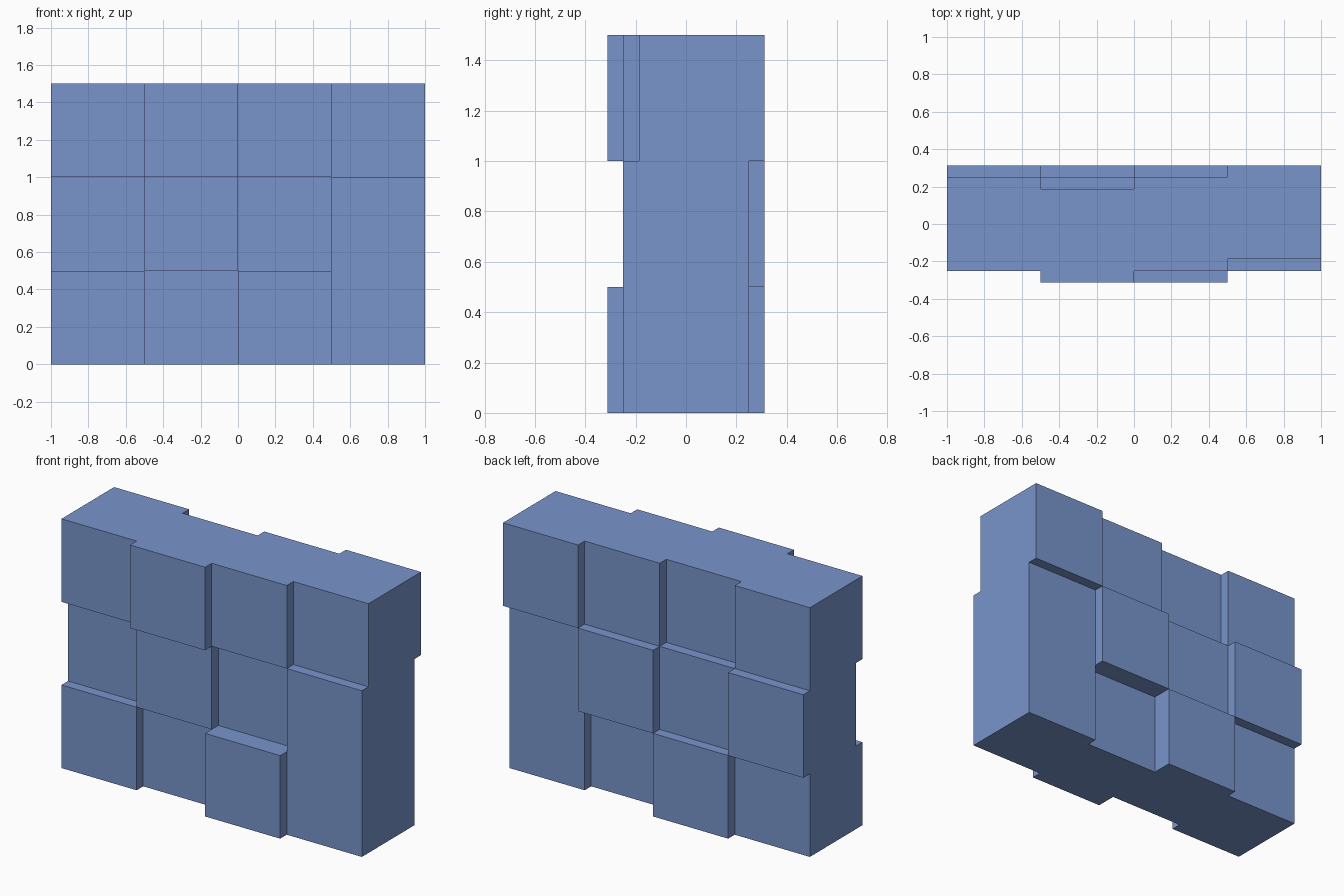
import bpy
import bmesh

default_cube = bpy.data.objects.get("Cube")
if default_cube:
    bpy.data.objects.remove(default_cube, do_unlink=True)

# Single blue colour
blue = bpy.data.materials.new("soft_blue")
blue.use_nodes = True
colour = (0.19, 0.30, 0.60, 1.0)
blue.diffuse_color = colour
blue.node_tree.nodes["Principled BSDF"].inputs["Base Color"].default_value = colour

SIZE = 0.5       # edge of one block
STEP = 0.0625    # how far a block slides forward or back

# Slide of every block, left to right along x: -1 forward, 1 back
ROWS = {
    "bottom": (0, 1, -1, 0),
    "middle": (1, 0, 1, 0),
    "top": (0, -1, 0, 1),
}


def add_block(name, x, y, z):
    mesh = bpy.data.meshes.new(name)
    bm = bmesh.new()
    bmesh.ops.create_cube(bm, size=SIZE)
    bm.to_mesh(mesh)
    bm.free()
    mesh.materials.append(blue)
    block = bpy.data.objects.new(name, mesh)
    block.location = (x, y, z)
    bpy.context.collection.objects.link(block)


# Wall of staggered cube blocks
for row, (row_name, slides) in enumerate(ROWS.items()):
    for col, slide in enumerate(slides):
        add_block(f"{row_name}_wall_block_{col + 1}",
                  (col - 1.5) * SIZE, slide * STEP, (row + 0.5) * SIZE)
